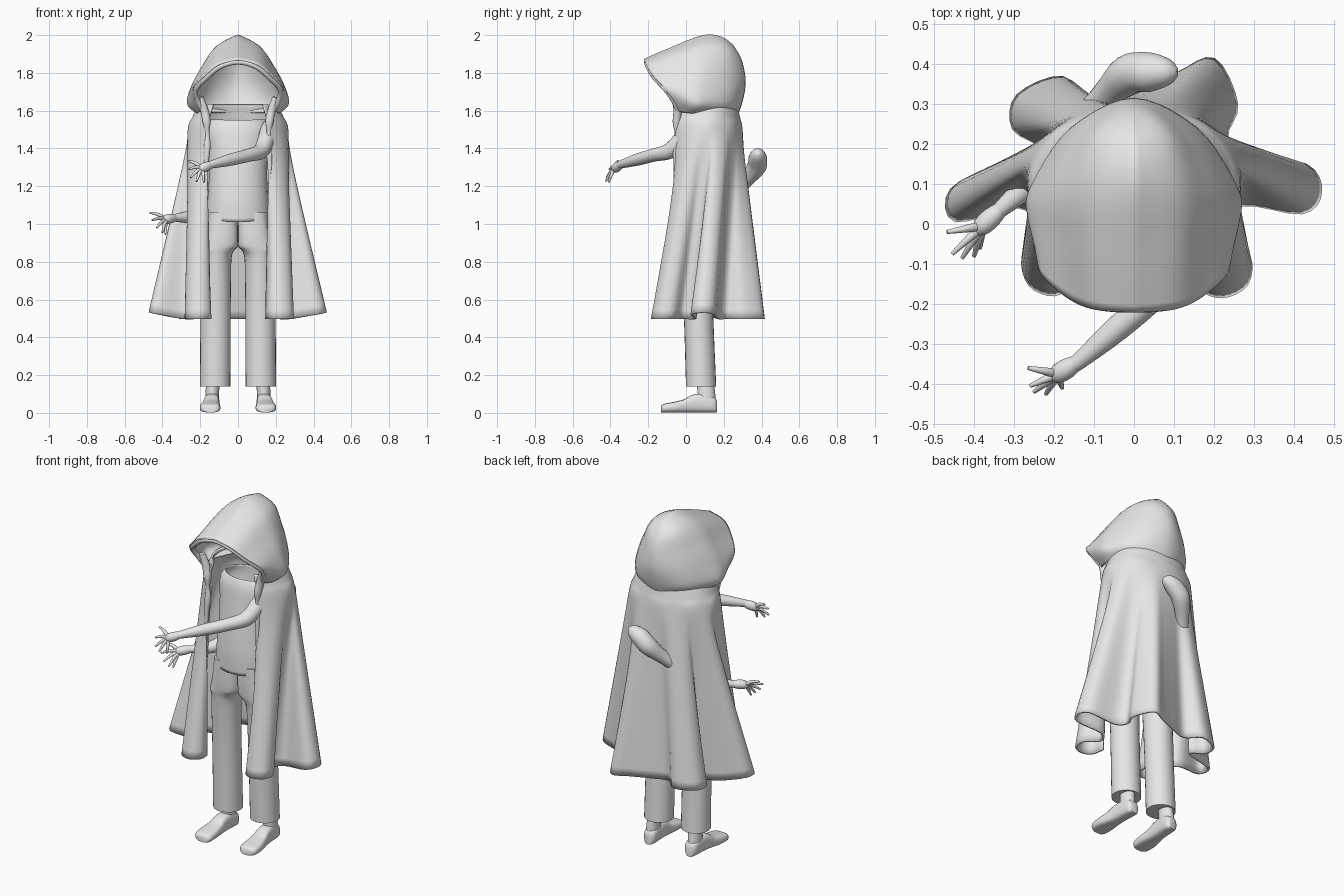
import bpy, bmesh, math
from mathutils import Vector

cube = bpy.data.objects.get("Cube")
if cube:
    bpy.data.objects.remove(cube)

grey = bpy.data.materials.new("plain grey")
grey.use_nodes = True
grey.diffuse_color = (0.8, 0.8, 0.8, 1)
grey.node_tree.nodes["Principled BSDF"].inputs["Base Color"].default_value = grey.diffuse_color


def spline(points, steps, closed=False):
    """Smooth curve that passes through every point."""
    points = [Vector(p) for p in points]
    count = len(points)
    pick = (lambda i: points[i % count]) if closed else (lambda i: points[max(0, min(count - 1, i))])
    result = []
    for i in range(count if closed else count - 1):
        a, b, c, d = (pick(i + k) for k in (-1, 0, 1, 2))
        for s in range(steps):
            t = s / steps
            m, n = (c - a) / 2, (d - b) / 2
            result.append(b + m * t + (3 * (c - b) - 2 * m - n) * t * t
                          + (2 * (b - c) + m + n) * t ** 3)
    return result if closed else result + [points[-1]]


def loft(name, rows, closed=True, caps=True, across=2, along=4, thickness=0, mirror=False):
    """Smooth skin through rows of points."""
    rows = [spline(r, across, closed) for r in rows]
    columns = [spline(c, along) for c in zip(*rows)]
    bm = bmesh.new()
    grid = [[bm.verts.new(p) for p in c] for c in columns]
    for i in range(len(grid) if closed else len(grid) - 1):
        left, right = grid[i], grid[(i + 1) % len(grid)]
        for j in range(len(left) - 1):
            bm.faces.new((left[j], right[j], right[j + 1], left[j + 1]))
    if closed and caps:
        for end in (0, -1):
            bm.faces.new([c[end] for c in grid])
    bmesh.ops.remove_doubles(bm, verts=bm.verts, dist=0.0002)
    bmesh.ops.recalc_face_normals(bm, faces=bm.faces)
    mesh = bpy.data.meshes.new(name)
    bm.to_mesh(mesh)
    bm.free()
    for face in mesh.polygons:
        face.use_smooth = True
    mesh.set_sharp_from_angle(angle=math.radians(50))
    mesh.materials.append(grey)
    obj = bpy.data.objects.new(name, mesh)
    bpy.context.collection.objects.link(obj)
    if thickness:
        shell = obj.modifiers.new("Shell", "SOLIDIFY")
        shell.thickness, shell.offset = thickness, 0
    if mirror:
        obj.modifiers.new("Mirror", "MIRROR")
    return obj


def ring(center, u, v, count=12, power=1):
    """Oval of points; a power below one makes it squarer."""
    def bend(value):
        return math.copysign(abs(value) ** power, value)
    angles = [math.tau * i / count for i in range(count)]
    return [Vector(center) + Vector(u) * bend(math.cos(a)) + Vector(v) * bend(math.sin(a))
            for a in angles]


def level_rings(sections, power=1):
    """Horizontal ovals from (z, centre x, centre y, radius x, radius y)."""
    return [ring((x, y, z), (rx, 0, 0), (0, ry, 0), power=power) for z, x, y, rx, ry in sections]


def tube(name, path, count=10, **options):
    """Round limb along (x, y, z, radius) points."""
    spots = [Vector(p[:3]) for p in path]
    rows = []
    for i, p in enumerate(path):
        d = (spots[min(i + 1, len(path) - 1)] - spots[max(i - 1, 0)]).normalized()
        side = d.cross(Vector((0, 0, 1)))
        side = side.normalized() if side.length > 0.05 else Vector((1, 0, 0))
        rows.append(ring(spots[i], side * p[3], d.cross(side) * p[3], count))
    return loft(name, rows, **options)


def both_sides(left, right=None):
    """Row from the left front edge round the back to the right front edge."""
    return left + [(-x, y, z) for x, y, z in reversed((right or left)[:-1])]


# Hood: levels from the ridge down to the neck, each from brim to back
hood_levels = [
    [(0, -.22, 1.87), (0, -.08, 1.93), (0, .09, 1.995), (0, .19, 1.985), (0, .25, 1.94)],
    [(.1, -.212, 1.845), (.11, -.06, 1.9), (.11, .09, 1.94), (.08, .22, 1.93), (0, .285, 1.88)],
    [(.17, -.18, 1.79), (.18, -.04, 1.82), (.18, .09, 1.84), (.12, .23, 1.83), (0, .305, 1.81)],
    [(.232, -.12, 1.725), (.24, -.02, 1.73), (.228, .09, 1.74), (.145, .24, 1.73), (0, .31, 1.73)],
    [(.22, -.075, 1.66), (.262, .03, 1.64), (.25, .1, 1.64), (.155, .235, 1.64), (0, .295, 1.65)],
    [(.185, -.05, 1.6), (.215, .02, 1.59), (.2, .1, 1.59), (.13, .22, 1.59), (0, .275, 1.59)],
]
loft("hood", [both_sides(r) for r in hood_levels], closed=False, across=5, along=5, thickness=.01)

# Rolled brim, tucked just inside the hood edge
brim = [(x * .96, y + .012, z - .012) for x, y, z in (r[0] for r in hood_levels)]
tube("hood_brim", [(*p, .014) for p in both_sides(brim[::-1])], count=8)

# Cloak: a plain oval at the shoulders that spreads into deep folds at the hem
left_hem = [(.15, -.08), (.165, -.155), (.22, -.18), (.28, -.15), (.285, -.08), (.22, -.02),
            (.27, .05), (.42, .03), (.465, .08), (.43, .145), (.28, .17), (.23, .22),
            (.255, .3), (.2, .41), (.11, .375), (0, .33)]
right_hem = [(.15, -.08), (.15, -.14), (.2, -.175), (.26, -.15), (.275, -.08), (.23, -.01),
             (.29, .045), (.445, .01), (.455, .085), (.33, .15), (.23, .19), (.3, .24),
             (.29, .32), (.18, .365), (.1, .3), (0, .33)]


def oval(rx, front, back, z):
    angles = [math.radians(-50 + 140 * i / (len(left_hem) - 1)) for i in range(len(left_hem))]
    return [(rx * math.cos(a), .11 + (back if a > 0 else front) * math.sin(a), z) for a in angles]


def spread(top, hem, t):
    """Blend from the shoulder oval to the hem outline."""
    return [Vector(p).lerp((x, y, .497 + .2 * max(0, x - .3)), t) for p, (x, y) in zip(top, hem)]


shoulder = oval(.262, .21, .185, 1.48)
cloak_rows = [both_sides(oval(*size)) for size in
              ((.205, .2, .155, 1.63), (.235, .205, .17, 1.565))]
cloak_rows += [both_sides(spread(shoulder, left_hem, t), spread(shoulder, right_hem, t))
               for t in (0, .33, .66, 1)]
loft("cloak", cloak_rows, closed=False, across=4, along=5, thickness=.012)
tube("cloak_lapel", [(.2, -.055, 1.67, .018), (.178, -.045, 1.6, .022), (.165, -.05, 1.53, .02),
                     (.162, -.05, 1.43, .017), (.168, -.055, 1.32, .012),
                     (.165, -.06, 1.2, .005)], mirror=True)

# Shirt: open at the neck, with a hem that dips at the front
shirt_rows = level_rings([(1.04, 0, .055, .163, .112), (1.12, 0, .058, .158, .115),
                          (1.25, 0, .065, .15, .11), (1.4, 0, .08, .155, .105),
                          (1.5, 0, .09, .165, .1), (1.55, 0, .1, .14, .09)])
for p in shirt_rows[0]:
    p.z += .25 * min(0, p.y - .055)
loft("shirt", shirt_rows, caps=False, thickness=.008)

# Trousers: round legs that become two halves of the hips, meeting in the middle
trouser_rows = level_rings([(.14, .121, .08, .081, .08), (.5, .119, .067, .08, .078),
                            (.7, .117, .06, .08, .083), (.82, .113, .056, .079, .09)])
trouser_rows += level_rings([(.86, .106, .055, .086, .094), (.885, .092, .055, .095, .097),
                             (.95, .083, .055, .089, .1), (1.06, .078, .055, .08, .1)], power=.75)
for row in trouser_rows:
    for p in row:
        p.x = max(0, p.x)
loft("trousers", trouser_rows, mirror=True)

# Feet
loft("ankle", level_rings([(.03, .137, .108, .036, .05), (.09, .137, .108, .036, .048),
                           (.2, .13, .1, .036, .042)]), mirror=True)
foot = [(.165, .135, .022, .06), (.145, .135, .037, .085), (.08, .138, .04, .1),
        (.03, .141, .042, .092), (-.01, .144, .047, .07), (-.06, .147, .054, .057),
        (-.115, .147, .052, .046), (-.132, .145, .035, .035)]
loft("foot", [ring((x, y, h / 2 + .002), (w, 0, 0), (0, 0, h / 2), power=.7)
              for y, x, w, h in foot], mirror=True)


# Arms and hands
def hand(side, wrist, palm, tips):
    wrist, palm = Vector(wrist), Vector(palm)
    tube(side + "_palm", [(*wrist, .018), (*wrist.lerp(palm, .5), .025),
                          (*palm, .024), (*palm.lerp(wrist, -.35), .012)])
    for i, tip in enumerate(tips):
        tip = Vector(tip)
        knuckle = palm.lerp(tip, .5) + Vector((0, 0, .008))
        tube(f"{side}_finger_{i + 1}", [(*palm.lerp(tip, .1), .012), (*knuckle, .009),
                                        (*tip, .005)], count=8)


tube("left_arm", [(.19, .08, 1.53, .025), (.17, .05, 1.51, .045), (.15, -.02, 1.45, .045),
                  (.12, -.09, 1.385, .042), (.06, -.17, 1.365, .035), (-.04, -.26, 1.34, .032),
                  (-.14, -.345, 1.315, .021), (-.16, -.357, 1.307, .018)])
hand("left", (-.14, -.345, 1.315), (-.19, -.375, 1.295),
     [(-.265, -.36, 1.335), (-.26, -.405, 1.29), (-.25, -.42, 1.245),
      (-.22, -.425, 1.225), (-.18, -.41, 1.22)])
tube("right_arm", [(.108, .378, 1.375, .012), (.085, .38, 1.37, .034), (.035, .38, 1.345, .05),
                   (-.015, .372, 1.3, .051), (-.08, .31, 1.22, .036), (-.2, .17, 1.08, .037),
                   (-.25, .11, 1.04, .034), (-.33, .04, 1.033, .021), (-.35, .022, 1.03, .018)])
hand("right", (-.33, .04, 1.033), (-.38, -.005, 1.025),
     [(-.468, -.02, 1.06), (-.455, -.075, 1.02), (-.43, -.085, .98),
      (-.4, -.08, .955), (-.385, -.06, .945)])
